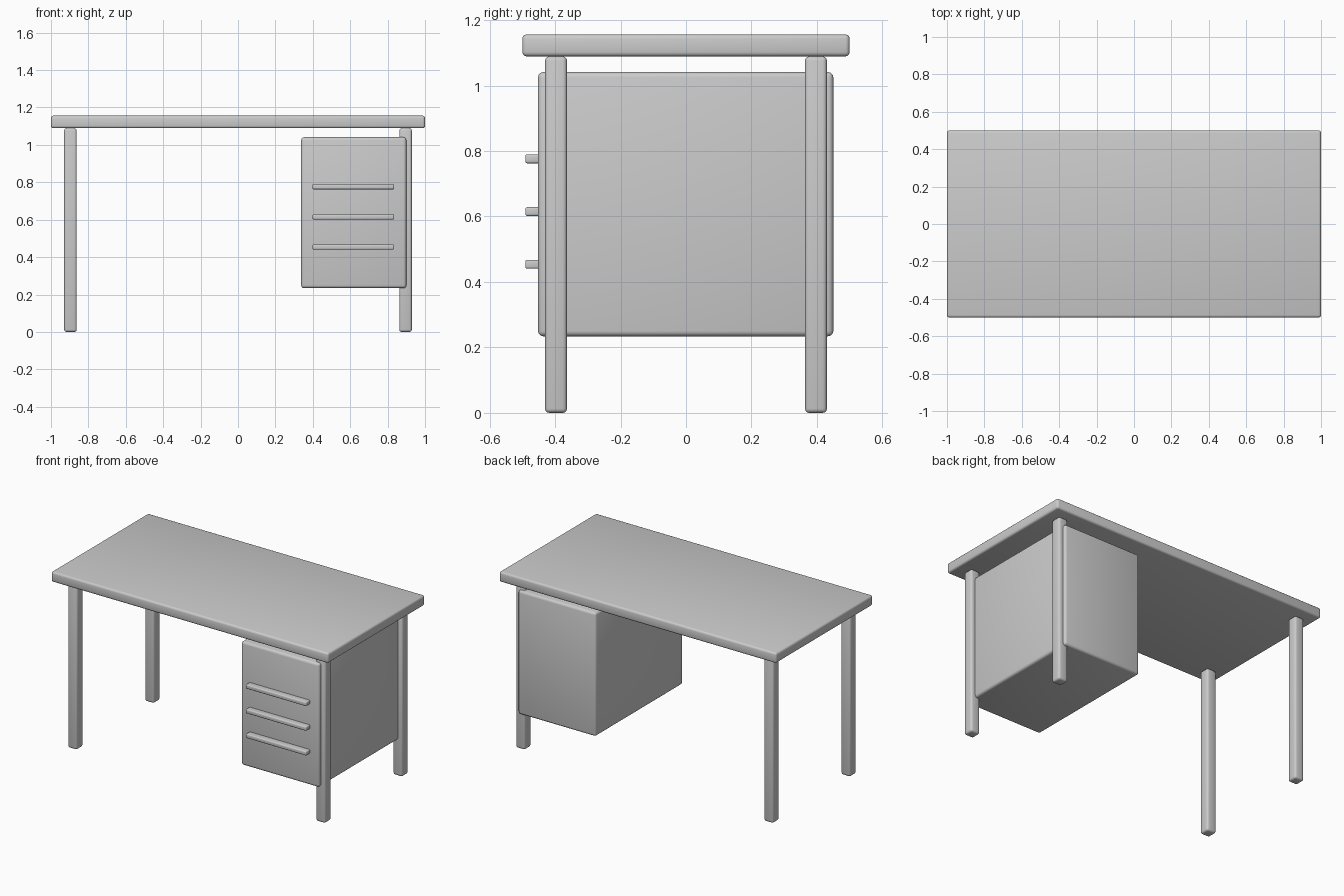
import bpy

if "Cube" in bpy.data.objects:
    bpy.data.objects.remove(bpy.data.objects["Cube"])


def rounded_box(name, lo, hi, radius, segments=3):
    """Box between two corners with softly rounded edges."""
    centre = [(a + b) / 2 for a, b in zip(lo, hi)]
    size = [b - a for a, b in zip(lo, hi)]
    bpy.ops.mesh.primitive_cube_add(size=1, location=centre)
    ob = bpy.context.object
    ob.name = name
    ob.scale = size
    bpy.ops.object.transform_apply(location=False, rotation=False, scale=True)
    bevel = ob.modifiers.new("rounded_edges", "BEVEL")
    bevel.width = radius
    bevel.segments = segments
    bpy.ops.object.modifier_apply(modifier=bevel.name)
    bpy.ops.object.shade_smooth_by_angle()
    return ob


# Desk top
rounded_box("desk_top", (-1, -0.5, 1.089), (1, 0.5, 1.156), 0.013)

# Four legs
LEG_X, LEG_Y, HALF = 0.896, 0.397, 0.0335
for side, sx in (("left", -1), ("right", 1)):
    for end, sy in (("front", -1), ("back", 1)):
        x, y = sx * LEG_X, sy * LEG_Y
        rounded_box(f"{end}_{side}_leg", (x - HALF, y - HALF, 0),
                    (x + HALF, y + HALF, 1.089), 0.013)

# Drawer cabinet hung between the right legs
rounded_box("drawer_cabinet", (0.338, -0.452, 0.234), (0.9, 0.45, 1.041), 0.016)

# Three drawer handles
for i, z in enumerate((0.454, 0.615, 0.776)):
    rounded_box(f"drawer_handle_{i + 1}", (0.398, -0.491, z - 0.0135),
                (0.835, -0.44, z + 0.0135), 0.006)
